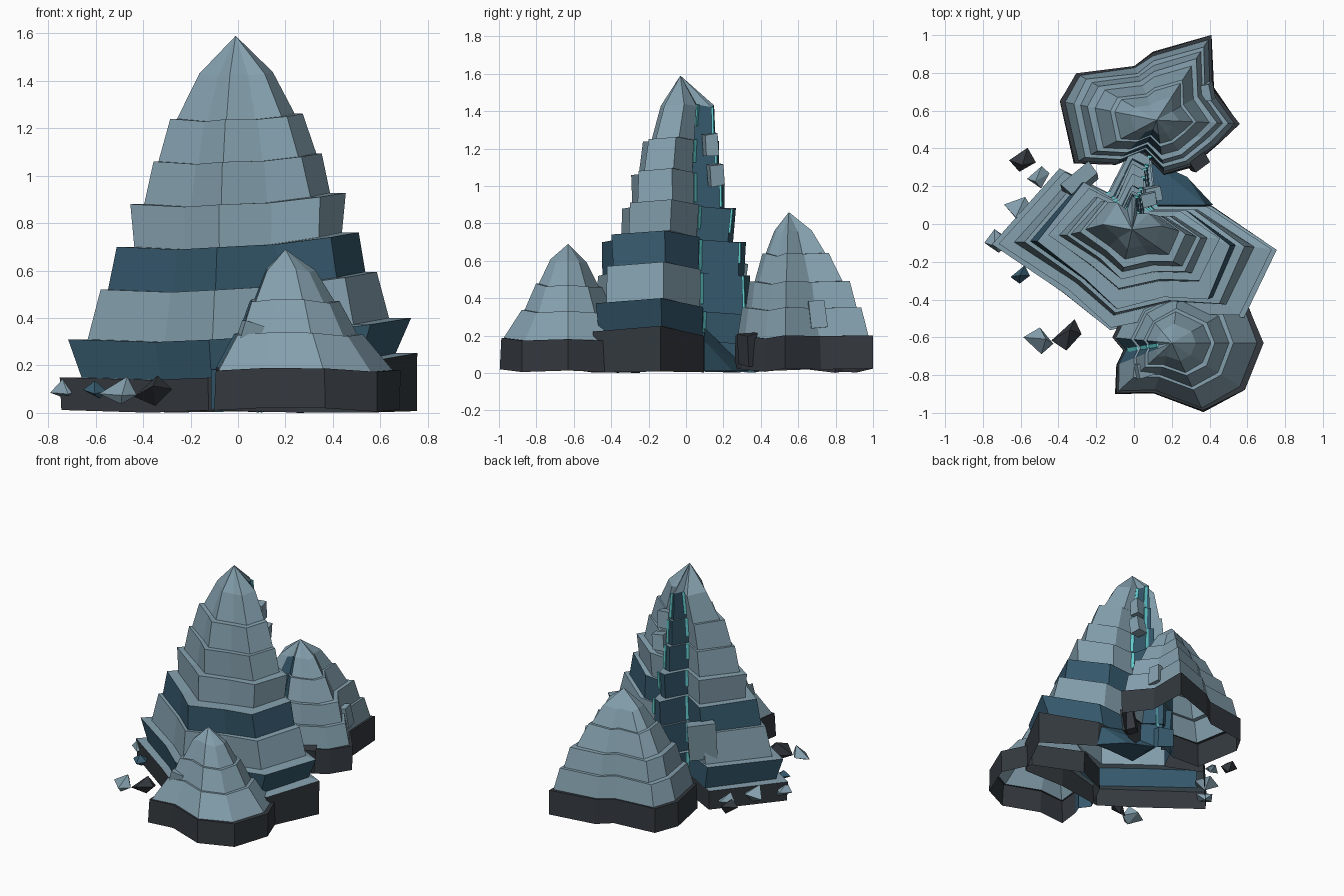
import bpy, bmesh, random
from math import radians
from mathutils import Vector, Matrix, Euler

random.seed(7)
cube = bpy.data.objects.get("Cube")
if cube:
    bpy.data.objects.remove(cube, do_unlink=True)


def material(name, rgb):
    m = bpy.data.materials.new(name)
    m.use_nodes = True
    m.diffuse_color = (*rgb, 1)
    m.node_tree.nodes["Principled BSDF"].inputs["Base Color"].default_value = (*rgb, 1)
    return m


MATS = [material("pale_stone", (0.23, 0.35, 0.42)),
        material("blue_stone", (0.036, 0.1, 0.152)),
        material("dark_stone", (0.034, 0.041, 0.049)),
        material("glowing_cyan", (0.12, 0.6, 0.62))]
PALE, BLUE, DARK, CYAN = range(4)


def finish(bm, name, mats=MATS):
    me = bpy.data.meshes.new(name)
    bm.to_mesh(me)
    bm.free()
    for m in mats:
        me.materials.append(m)
    ob = bpy.data.objects.new(name, me)
    bpy.context.collection.objects.link(ob)
    return ob


def hull(name, points, mat):
    bm = bmesh.new()
    for p in points:
        bm.verts.new(p)
    bmesh.ops.convex_hull(bm, input=bm.verts)
    return finish(bm, name, [MATS[mat]])


def add_seams(name, apex, loops, notches):
    """Thin glowing strips running up the notches, one per layer."""
    bm = bmesh.new()
    for j in notches:
        for k in range(2, len(loops) - 1, 2):
            lo, hi = loops[k][j].co, loops[k + 1][j].co
            out = Vector((lo.x - apex[0], lo.y - apex[1], 0)).normalized()
            side = Vector((-out.y, out.x, 0)) * 0.011
            start = lo.lerp(hi, random.uniform(0, 0.4))
            ends = [p + out * 0.012 + s for p in (start, hi) for s in (-side, side)]
            vs = [bm.verts.new(p) for p in ends + [p - out * 0.012 for p in ends]]
            for q in ((0, 1, 3, 2), (4, 6, 7, 5), (0, 2, 6, 4), (1, 5, 7, 3), (2, 3, 7, 6)):
                bm.faces.new([vs[t] for t in q])
    bmesh.ops.recalc_face_normals(bm, faces=bm.faces)
    finish(bm, name, [MATS[CYAN]])


def peak(name, apex, outline, rings, bands, blue_sides, notches=(), tilt=0.0):
    """Stepped rock: the outline shrinks towards the apex, two rings per layer.
    Even strips are walls, odd strips are ledges."""
    ax, ay, az = apex
    wobble = [random.uniform(-0.012, 0.012) for _ in outline]
    bm = bmesh.new()
    loops = []
    for k, (z, sx, sy, dy) in enumerate(rings):
        loop = []
        for (x, y), w in zip(outline, wobble):
            rise = tilt * max(0, x) * (1 - z / az) + w if k else 0.012 + w
            g = 1 + random.uniform(-0.015, 0.015)
            loop.append(bm.verts.new((ax + (x - ax) * sx * g,
                                      ay + dy + (y - ay) * sy * g, z + rise)))
        loops.append(loop)
    n = len(outline)
    for k, (a, b) in enumerate(zip(loops, loops[1:])):
        for j in range(n):
            i = (j + 1) % n
            f = bm.faces.new((a[j], a[i], b[i], b[j]))
            wall = k % 2 == 0
            f.material_index = BLUE if wall and j in blue_sides else bands.get(k, PALE)
    tip = bm.verts.new(apex)
    for j in range(n):
        bm.faces.new((loops[-1][j], loops[-1][(j + 1) % n], tip))
    if notches:
        add_seams(name + "_seams", apex, loops, notches)
    return finish(bm, name)


def even(pairs):
    return [(z, s, s, 0) for z, s in pairs]


# Main peak, with a spur between two notches at the back
peak("main_peak", (-0.01, -0.03, 1.59),
     [(.78, -.14), (.42, .10), (.12, .10), (.09, .38), (-.01, .43), (-.14, .17),
      (-.40, .30), (-.77, -.11), (-.38, -.37), (-.13, -.58), (.25, -.50), (.60, -.51)],
     [(0, .97, .97, 0), (.15, .98, .98, 0), (.15, .85, .90, 0), (.31, .93, .94, 0),
      (.31, .81, .82, 0), (.52, .75, .81, 0), (.52, .70, .75, 0), (.70, .66, .77, 0),
      (.70, .57, .59, .01), (.88, .59, .61, .02), (.88, .51, .49, .01),
      (1.06, .46, .49, .01), (1.06, .43, .42, .01), (1.24, .36, .40, .02),
      (1.24, .32, .34, .03), (1.43, .20, .28, .05)],
     {0: DARK, 2: BLUE, 6: BLUE}, {2, 3, 4}, (2, 3, 5), tilt=0.15)

# Front peak, notched on its -x side and running into the main peak
peak("front_peak", (.20, -.63, .69),
     [(.69, -.63), (.60, -.40), (.25, -.24), (-.01, -.38), (-.12, -.60), (-.06, -.67),
      (-.10, -.75), (-.10, -.90), (.10, -.90), (.37, -1.0), (.59, -.88)],
     even([(0, .99), (.18, .98), (.18, .93), (.33, .67), (.33, .62), (.47, .47),
           (.47, .42), (.60, .26)]),
     {0: DARK, 1: DARK}, {4, 5}, (5,))

# Back peak, with a blue cleft facing the main peak
peak("back_peak", (.12, .55, .86),
     [(.56, .53), (.42, .72), (.41, 1.0), (.10, .91), (0, .84), (-.31, .80), (-.39, .65),
      (-.32, .32), (-.10, .31), (.05, .37), (.16, .26), (.30, .30), (.45, .42)],
     even([(0, 1), (.19, .99), (.19, .95), (.34, .86), (.34, .80), (.48, .72),
           (.48, .64), (.63, .48), (.63, .43), (.75, .27)]),
     {0: DARK, 1: DARK}, {8, 9})

# Blue footing below the rear notch
hull("rear_footing", [(.42, .10, .01), (.28, .25, .01), (.08, .34, .01), (.08, .08, .01),
                      (.10, .10, .24), (.38, .10, .17)], BLUE)


# Slabs stuck to the slopes: position, size, turn, colour
def slab(name, pos, size, turn, mat=PALE):
    bm = bmesh.new()
    bmesh.ops.create_cube(bm, size=1)
    for v in bm.verts:
        v.co *= random.uniform(0.88, 1.05)
    rot = Euler([radians(a) for a in turn]).to_matrix().to_4x4()
    bm.transform(Matrix.Translation(pos) @ rot @ Matrix.Diagonal((*size, 1)))
    finish(bm, name, [MATS[mat]])


slab("upper_slab", (.08, .13, 1.22), (.08, .07, .12), (4, 0, 12))
slab("middle_slab", (.10, .16, 1.06), (.09, .08, .12), (6, 5, 12))
slab("rear_slab", (-.285, .225, .46), (.19, .08, .27), (-6, 4, 40))
slab("front_slab", (.05, -.77, .33), (.09, .08, .11), (5, 15, 15))
slab("side_slab", (.375, .70, .31), (.08, .09, .15), (5, -8, 10))
slab("foot_slab", (.33, .34, .13), (.10, .09, .17), (8, 6, 35), DARK)

# Loose stones scattered on the -x side
stones = [(-.59, .34, .065, DARK), (-.51, .25, .06, PALE), (-.61, .07, .085, PALE),
          (-.72, -.09, .07, PALE), (-.60, -.27, .05, BLUE), (-.35, -.58, .085, DARK),
          (-.50, -.62, .08, PALE)]
for i, (x, y, r, mat) in enumerate(stones):
    pts = []
    for axis in range(3):
        for sign in (-1, 1):
            p = Vector([random.uniform(-.45, .45) for _ in range(3)])
            p[axis] = sign * random.uniform(0.85, 1.1)
            p.z *= 0.75
            pts.append(Vector((x, y, .095)) + p * r)
    hull(f"loose_stone_{i + 1}", pts, mat)
